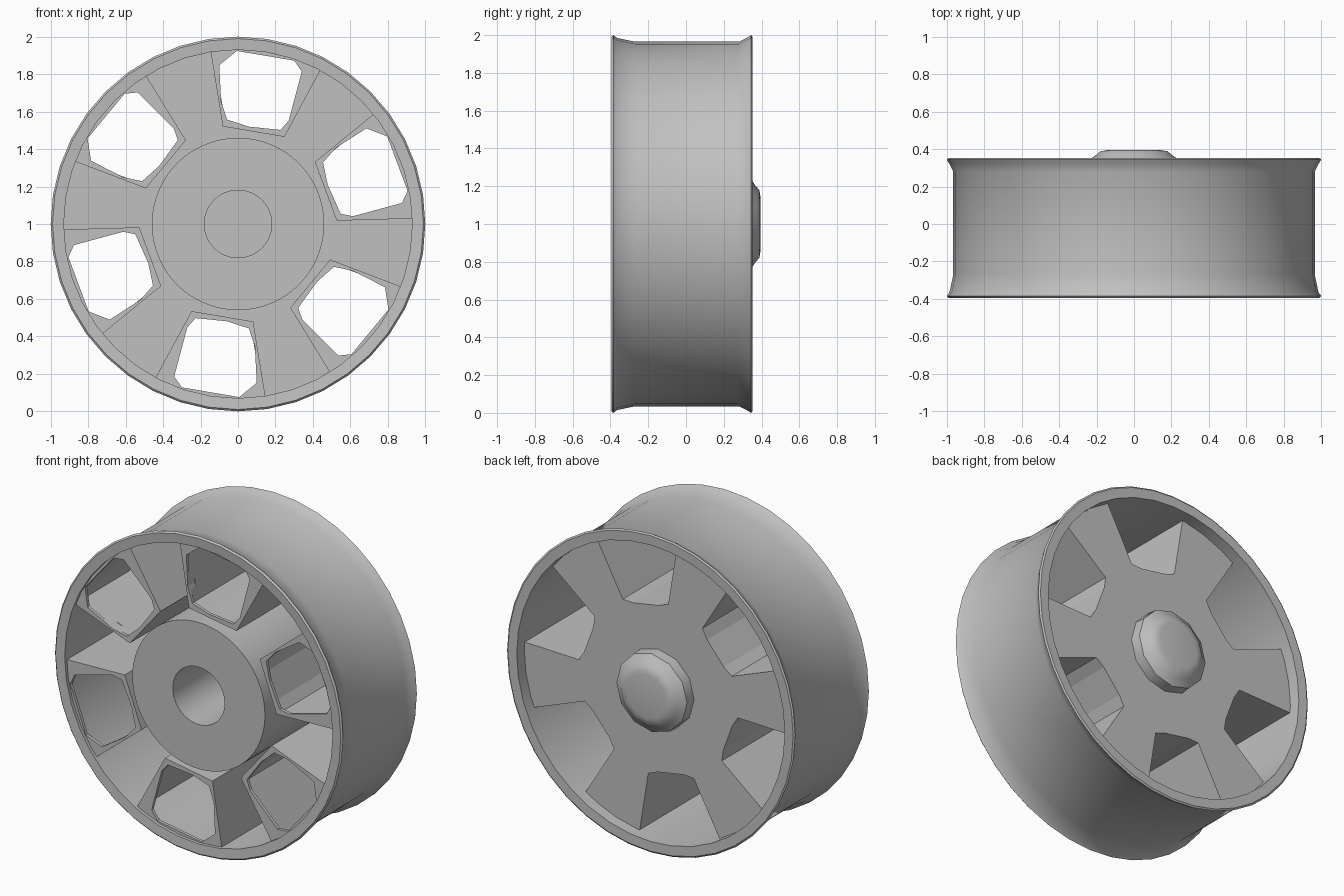
import bpy, bmesh
from math import sin, cos, pi, radians

if "Cube" in bpy.data.objects:
    bpy.data.objects.remove(bpy.data.objects["Cube"])

grey = bpy.data.materials.new("wheel grey")
grey.use_nodes = True
COLOR = (0.53, 0.53, 0.53, 1)
grey.diffuse_color = COLOR
grey.node_tree.nodes["Principled BSDF"].inputs["Base Color"].default_value = COLOR


def finish(name, bm):
    bmesh.ops.recalc_face_normals(bm, faces=bm.faces)
    mesh = bpy.data.meshes.new(name)
    bm.to_mesh(mesh)
    bm.free()
    mesh.materials.append(grey)
    obj = bpy.data.objects.new(name, mesh)
    bpy.context.collection.objects.link(obj)
    return obj


def smooth(obj, angle=30):
    bpy.ops.object.select_all(action="DESELECT")
    obj.select_set(True)
    bpy.context.view_layer.objects.active = obj
    bpy.ops.object.shade_smooth_by_angle(angle=radians(angle))


def lathe(name, profile, sides, closed=False):
    """Revolve (radius, y) points around the wheel axis."""
    bm = bmesh.new()
    rings = []
    for r, y in profile:
        if r == 0:
            rings.append([bm.verts.new((0, y, 1))] * sides)
        else:
            rings.append([bm.verts.new((r * cos(2 * pi * i / sides), y,
                                        1 + r * sin(2 * pi * i / sides)))
                          for i in range(sides)])
    pairs = list(zip(rings, rings[1:]))
    if closed:
        pairs.append((rings[-1], rings[0]))
    for a, b in pairs:
        for i in range(sides):
            j = (i + 1) % sides
            bm.faces.new(list(dict.fromkeys((a[i], a[j], b[j], b[i]))))
    return finish(name, bm)


def prisms(name, outline, y0, y1):
    """Six copies of an outline of (across, radius) points, extruded in y."""
    bm = bmesh.new()
    for k in range(6):
        a = radians(80.4 + 60 * k)
        ends = [[bm.verts.new((r * cos(a) + u * sin(a), y,
                               1 + r * sin(a) - u * cos(a)))
                 for u, r in outline] for y in (y0, y1)]
        bm.faces.new(ends[0])
        bm.faces.new(ends[1])
        for i in range(len(outline)):
            j = (i + 1) % len(outline)
            bm.faces.new((ends[0][i], ends[0][j], ends[1][j], ends[1][i]))
    return finish(name, bm)


def cut(obj, cutter):
    mod = obj.modifiers.new("cut", "BOOLEAN")
    mod.operation = "DIFFERENCE"
    mod.solver = "EXACT"
    mod.object = cutter
    deps = bpy.context.evaluated_depsgraph_get()
    mesh = bpy.data.meshes.new_from_object(obj.evaluated_get(deps))
    obj.modifiers.clear()
    obj.data = mesh


def both_sides(half):
    return half + [(-u, r) for u, r in reversed(half) if u]


# Flared rim barrel
rim = lathe("rim", [(0.93, -0.39), (0.99, -0.395), (1.0, -0.385), (0.985, -0.365),
                    (0.965, -0.27), (0.965, 0.28), (0.985, 0.32), (1.0, 0.345),
                    (0.99, 0.352), (0.93, 0.35)], 40, closed=True)
smooth(rim)

# Hub with a blind bore in the front
hub = lathe("hub", [(0, 0.22), (0.18, 0.22), (0.18, -0.39), (0.46, -0.39),
                    (0.46, 0.24)], 64)
smooth(hub)

# Rounded cap in the middle of the back
cap = lathe("back_cap", [(0.25, 0.26), (0.245, 0.34), (0.2, 0.37),
                         (0.18, 0.388), (0.14, 0.395), (0, 0.395)], 12)
smooth(cap, 40)

# Recessed back disc and the six hollow window tubes standing on it
disc = lathe("back_disc", [(0, 0.22), (0.94, 0.22), (0.94, 0.275), (0, 0.275)], 40)
tubes = prisms("window_tubes", both_sides(
    [(0.167, 0.5), (0.298, 0.885), (0.15, 0.93), (0, 0.943)]), -0.37, 0.25)

# Window cutters: shaft open to the barrel wall, rounded mouth at the front
shaft = prisms("shaft_cutter", both_sides(
    [(0.09, 0.515), (0.16, 0.53), (0.289, 0.91), (0.15, 0.96), (0, 0.97)]), -0.35, 0.6)
mouth = prisms("mouth_cutter",
               [(-0.24, 0.82), (-0.16, 0.91), (0.15, 0.91), (0.2, 0.86), (0.175, 0.59),
                (0.14, 0.533), (-0.03, 0.522), (-0.15, 0.54), (-0.198, 0.63)], -0.6, -0.3)
cut(disc, shaft)
cut(tubes, shaft)
cut(tubes, mouth)
for helper in (shaft, mouth):
    bpy.data.objects.remove(helper)
